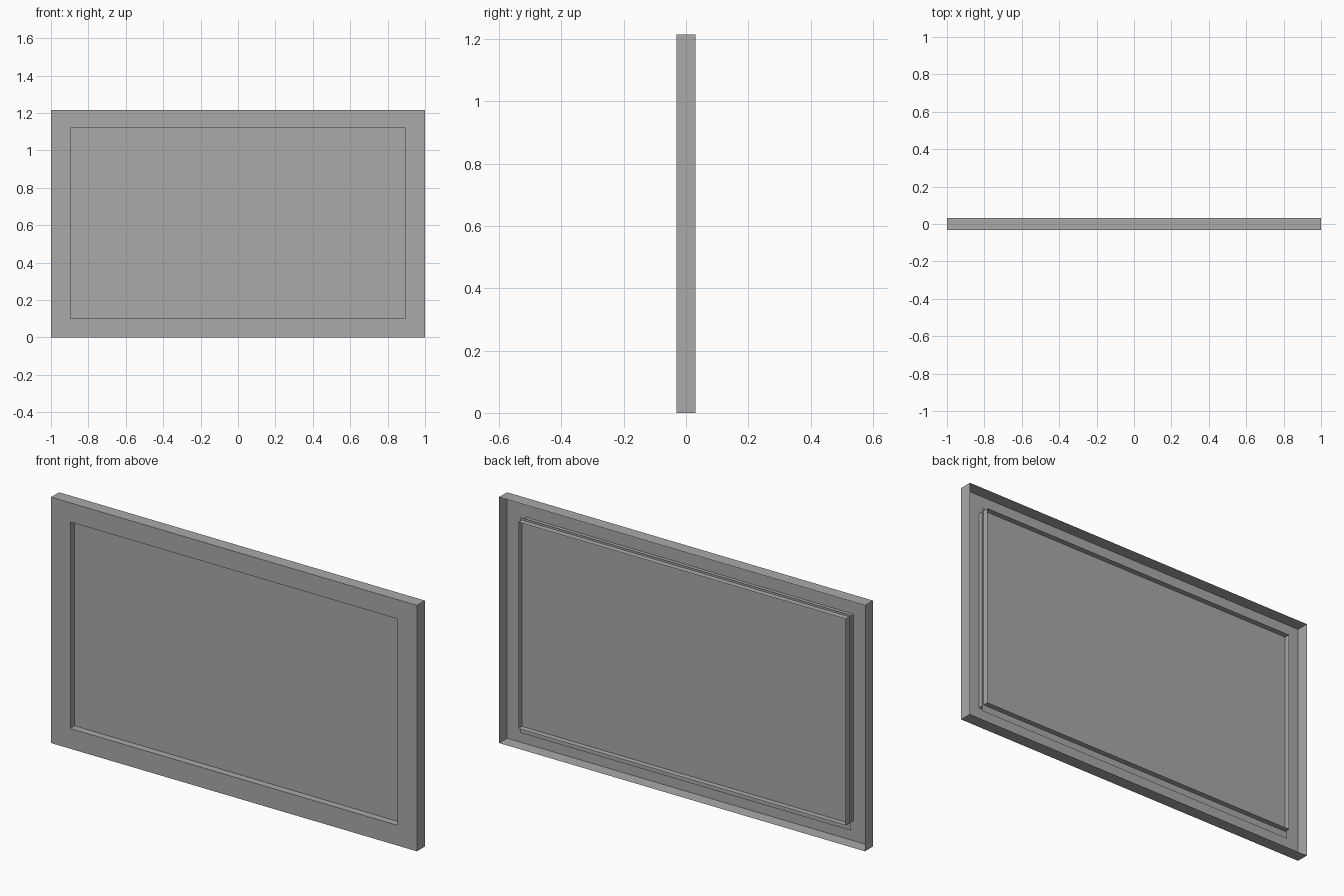
import bpy
import bmesh

WIDTH, HEIGHT, DEPTH = 2.0, 1.215, 0.0625
FRONT, BACK = -DEPTH / 2, DEPTH / 2

if "Cube" in bpy.data.objects:
    bpy.data.objects.remove(bpy.data.objects["Cube"], do_unlink=True)

grey = bpy.data.materials.new("plain_grey")
grey.use_nodes = True
grey.diffuse_color = (0.4, 0.4, 0.4, 1)
grey.node_tree.nodes["Principled BSDF"].inputs["Base Color"].default_value = (0.4, 0.4, 0.4, 1)


def rectangle(bm, half_width, bottom, top, y):
    """Four corners of an upright rectangle, anticlockwise from the front."""
    corners = [(-half_width, bottom), (half_width, bottom),
               (half_width, top), (-half_width, top)]
    return [bm.verts.new((x, y, z)) for x, z in corners]


def bridge(bm, a, b):
    """Join two rectangles with a band of four faces."""
    for i in range(4):
        j = (i + 1) % 4
        bm.faces.new((a[i], a[j], b[j], b[i]))


def finish(bm, name):
    mesh = bpy.data.meshes.new(name)
    bm.to_mesh(mesh)
    bm.free()
    mesh.materials.append(grey)
    obj = bpy.data.objects.new(name, mesh)
    bpy.context.collection.objects.link(obj)


# Frame: open-backed shell with outer walls, front border and opening walls
bm = bmesh.new()
opening = (0.895, 0.10, 1.12)
rings = [rectangle(bm, WIDTH / 2, 0, HEIGHT, BACK),
         rectangle(bm, WIDTH / 2, 0, HEIGHT, FRONT),
         rectangle(bm, *opening, FRONT),
         rectangle(bm, *opening, BACK)]
for first, second in zip(rings, rings[1:]):
    bridge(bm, first, second)
finish(bm, "frame")

# Panel: thin sheet set halfway into the opening, slightly larger than it
bm = bmesh.new()
bm.faces.new(rectangle(bm, 0.905, 0.066, 1.13, 0.003))
finish(bm, "panel")
